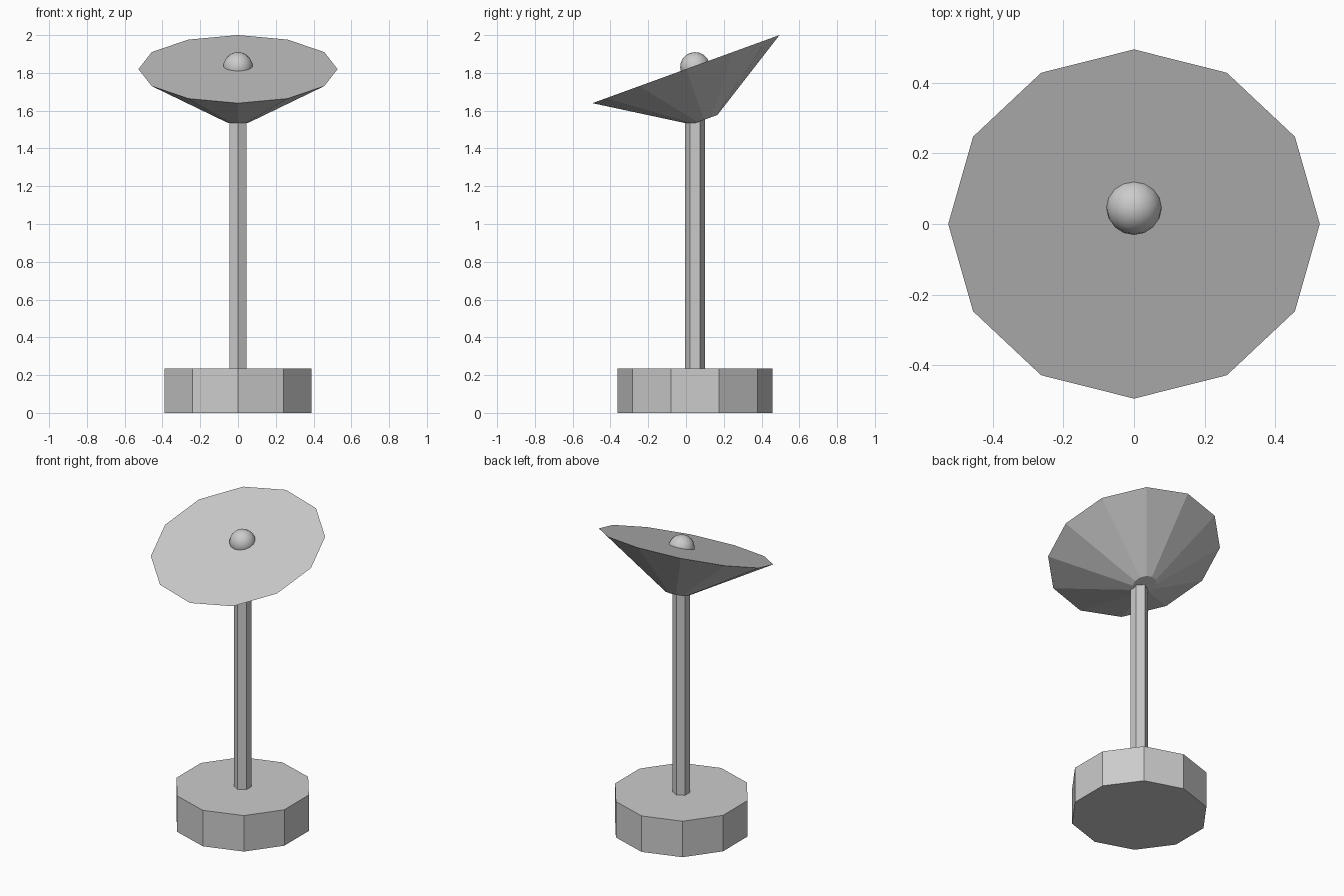
import bpy, math

cube = bpy.data.objects.get("Cube")
if cube:
    bpy.data.objects.remove(cube, do_unlink=True)

COLOUR = (0.6, 0.6, 0.6, 1)
grey = bpy.data.materials.new("plain_grey")
grey.use_nodes = True
grey.diffuse_color = COLOUR
grey.node_tree.nodes["Principled BSDF"].inputs["Base Color"].default_value = COLOUR

AXIS_Y = 0.048          # stand axis
TILT = math.radians(20)  # dish lean toward the front


def finish(name):
    obj = bpy.context.object
    obj.name = name
    obj.data.materials.append(grey)
    return obj


def prism(name, sides, radius, bottom, top):
    bpy.ops.mesh.primitive_cylinder_add(
        vertices=sides, radius=radius, depth=top - bottom,
        location=(0, AXIS_Y, (top + bottom) / 2))
    return finish(name)


# Ten-sided foot and six-sided pole
prism("base", 10, 0.41, 0, 0.235)
prism("pole", 6, 0.052, 0.2, 1.56)

# Closed, tilted dish: centre is half its depth below the rim along the axis
depth, rim_z = 0.285, 1.82
bpy.ops.mesh.primitive_cone_add(
    vertices=12, radius1=0.073, radius2=0.527, depth=depth,
    location=(0, math.sin(TILT) * depth / 2, rim_z - math.cos(TILT) * depth / 2),
    rotation=(TILT, 0, 0))
finish("dish")

# Smooth bulb half sunk in the dish
bpy.ops.mesh.primitive_uv_sphere_add(
    segments=16, ring_count=10, radius=0.079,
    location=(0, AXIS_Y, 1.831), rotation=(TILT, 0, 0))
finish("bulb")
bpy.ops.object.shade_smooth()
